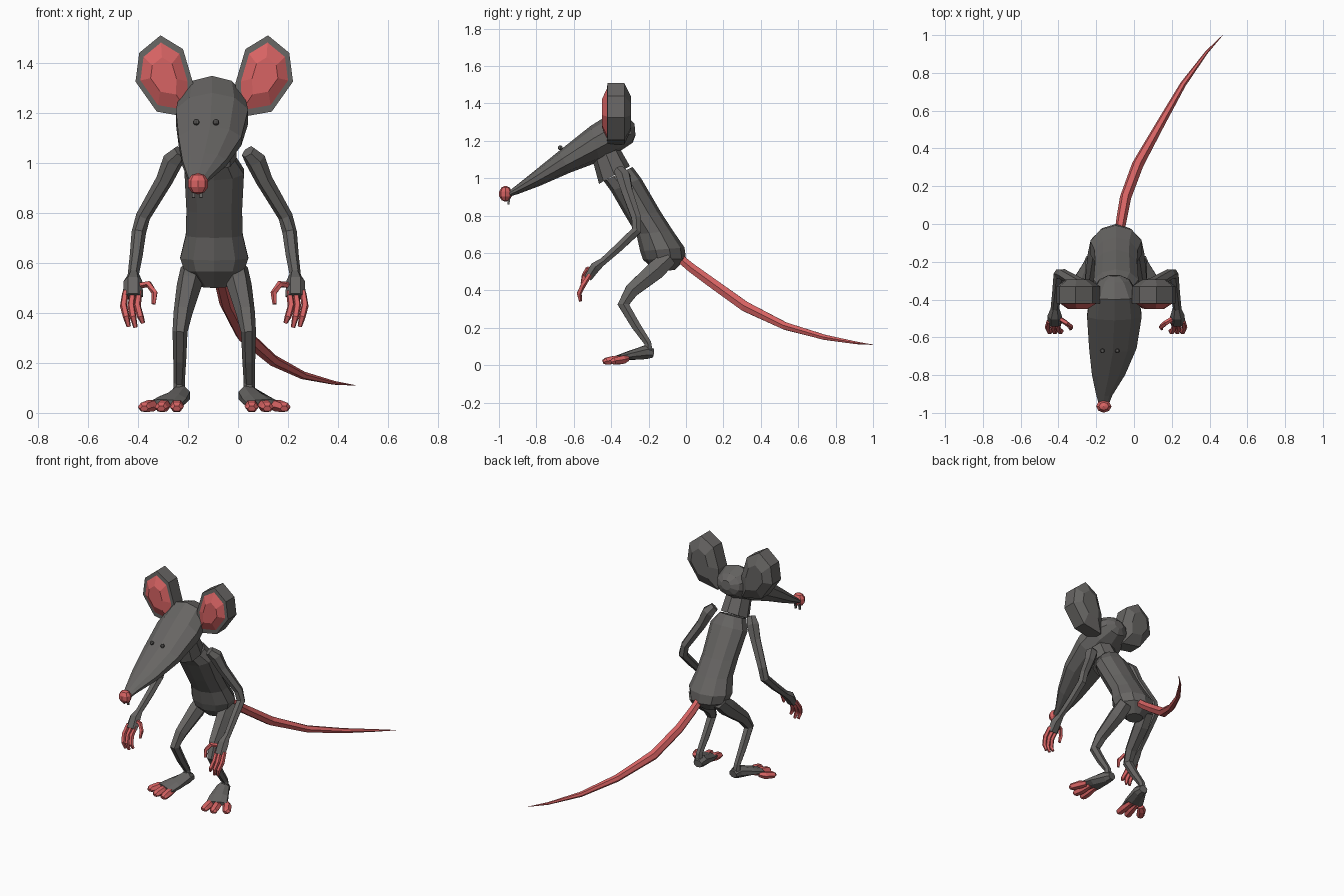
import bpy, bmesh, math
from mathutils import Vector

if "Cube" in bpy.data.objects:
    bpy.data.objects.remove(bpy.data.objects["Cube"])

CX = -0.095  # body mid plane


def material(name, rgb):
    m = bpy.data.materials.new(name)
    m.diffuse_color = (*rgb, 1)
    m.use_nodes = True
    m.node_tree.nodes["Principled BSDF"].inputs["Base Color"].default_value = m.diffuse_color
    return m


GREY = material("grey_fur", (0.135, 0.13, 0.125))
PINK = material("pink_skin", (0.68, 0.125, 0.125))


def finish(name, bm, *mats):
    bmesh.ops.recalc_face_normals(bm, faces=bm.faces)
    me = bpy.data.meshes.new(name)
    bm.to_mesh(me)
    bm.free()
    for m in mats:
        me.materials.append(m)
    ob = bpy.data.objects.new(name, me)
    bpy.context.collection.objects.link(ob)
    return ob


def skin(bm, rings):
    """Bridge rings of equal length and close both ends."""
    loops = [[bm.verts.new(p) for p in r] for r in rings]
    n = len(loops[0])
    for a, b in zip(loops, loops[1:]):
        for i in range(n):
            j = (i + 1) % n
            bm.faces.new((a[i], a[j], b[j], b[i]))
    bm.faces.new(loops[0])
    bm.faces.new(loops[-1])


def profile_loft(name, sections, n=10):
    """Sections: front (y, z), back (y, z), half width, centre x."""
    rings = []
    for (fy, fz), (by, bz), hw, cx in sections:
        c = Vector((cx, (fy + by) / 2, (fz + bz) / 2))
        v = Vector((0, by - fy, bz - fz)) / 2
        rings.append([c + Vector((hw, 0, 0)) * math.sin(a) + v * math.cos(a)
                      for a in (2 * math.pi * i / n for i in range(n))])
    bm = bmesh.new()
    skin(bm, rings)
    return finish(name, bm, GREY)


def tube(name, pts, mat, n=6, side=0, ref=(1, 0, 0)):
    """Points: x, y, z, radius [, radius across ref]. side=+-1 places x off the mid plane."""
    P = [Vector((CX + side * p[0] if side else p[0], p[1], p[2])) for p in pts]
    rings = []
    for i, p in enumerate(pts):
        t = Vector()
        if i:
            t += (P[i] - P[i - 1]).normalized()
        if i < len(P) - 1:
            t += (P[i + 1] - P[i]).normalized()
        u = t.cross(Vector(ref)).normalized()
        w = u.cross(t).normalized()
        rw = p[4] if len(p) > 4 else p[3]
        rings.append([P[i] + u * p[3] * math.cos(a) + w * rw * math.sin(a)
                      for a in (2 * math.pi * (k + 0.5) / n for k in range(n))])
    bm = bmesh.new()
    skin(bm, rings)
    return finish(name, bm, mat)


def ball(name, loc, r, mat, sy=1.0, seg=8, rows=5):
    bm = bmesh.new()
    bmesh.ops.create_uvsphere(bm, u_segments=seg, v_segments=rows, radius=r)
    for v in bm.verts:
        v.co = Vector((v.co.x, v.co.y * sy, v.co.z)) + Vector(loc)
    return finish(name, bm, mat)


# Torso, neck and head
profile_loft("torso", [
    ((-.44, .985), (-.285, 1.06), .085, CX), ((-.40, .93), (-.24, 1.0), .125, CX),
    ((-.325, .80), (-.135, .82), .117, CX), ((-.265, .70), (-.07, .72), .12, CX),
    ((-.245, .61), (-.008, .63), .143, CX), ((-.23, .565), (0, .57), .125, CX),
    ((-.16, .50), (-.06, .51), .055, CX)])
profile_loft("neck", [
    ((-.50, 1.10), (-.36, 1.17), .08, CX), ((-.465, .97), (-.30, 1.065), .09, CX)], 8)
profile_loft("head", [
    ((-.955, .925), (-.95, .90), .028, -.16), ((-.91, .96), (-.90, .915), .045, -.157),
    ((-.81, 1.04), (-.78, .96), .092, -.135), ((-.68, 1.145), (-.62, 1.03), .132, -.112),
    ((-.51, 1.28), (-.46, 1.09), .152, -.104), ((-.40, 1.348), (-.36, 1.14), .135, -.104),
    ((-.31, 1.325), (-.285, 1.19), .085, -.104), ((-.275, 1.29), (-.27, 1.23), .035, -.104)])

# Face details
ball("nose", (-.16, -.965, .917), .043, PINK, .82)
for x in (-.178, -.148):
    tube("tooth", [(x, -.945, .90, .009), (x, -.95, .86, .008)], GREY, 4)
for x in (-.167, -.088):
    ball("eye", (x, -.672, 1.163), .013, GREY)

# Tail
tube("tail", [
    (-.075, -.03, .57, .026), (-.065, .03, .52, .028), (-.045, .14, .44, .03),
    (.02, .315, .315, .031), (.14, .53, .21, .023), (.26, .74, .15, .016),
    (.385, .91, .12, .008), (.47, 1.0, .11, .001)], PINK)

EAR = [(.215, 1.51), (.125, 1.455), (.085, 1.32), (.09, 1.18),
       (.23, 1.205), (.315, 1.325), (.30, 1.44)]


def ear(side):
    cx, cz = .205, 1.35

    def ring(y, s):
        return [Vector((CX + side * (cx + (x - cx) * s), y, cz + (z - cz) * s)) for x, z in EAR]
    bm = bmesh.new()
    skin(bm, [ring(-.45, .45), ring(-.422, .82), ring(-.42, 1), ring(-.33, 1), ring(-.295, .55)])
    # Inner ear is everything in front of the rim
    for f in bm.faces:
        if f.calc_center_median().y < -.4215:
            f.material_index = 1
    ob = finish("ear", bm, GREY, PINK)
    return ob


for s in (-1, 1):
    ear(s)
    # Arm and hand
    tube("arm", [
        (.135, -.36, 1.045, .03), (.165, -.335, 1.01, .042), (.20, -.315, .93, .034),
        (.285, -.265, .785, .029), (.302, -.265, .72, .029), (.312, -.36, .63, .026),
        (.325, -.455, .545, .022)], GREY, side=s)
    tube("hand", [(.322, -.445, .555, .022), (.325, -.485, .525, .032, .038),
                  (.325, -.525, .465, .024, .04)], GREY, side=s)
    for x0, x1, z in ((.30, .295, .36), (.325, .325, .342), (.355, .352, .345)):
        tube("finger", [(x0, -.515, .485, .013), (x0 + .008, -.55, .43, .015),
                        (x1, -.572, .385, .014), (x1 - .01, -.565, z, .009)], PINK, 5, s)
    tube("thumb", [(.30, -.50, .51, .013), (.262, -.525, .515, .014),
                   (.238, -.545, .48, .013), (.242, -.555, .435, .009)], PINK, 5, s, (0, 1, 0))
    # Leg
    tube("leg", [
        (.085, -.09, .575, .05), (.10, -.16, .51, .058, .05), (.125, -.29, .40, .043, .038),
        (.137, -.335, .325, .035, .03), (.138, -.27, .215, .028, .026),
        (.14, -.205, .12, .022), (.14, -.20, .06, .028)], GREY, side=s)
    # Foot and toes
    tube("foot", [(.13, -.175, .065, .025, .03), (.135, -.215, .07, .04, .042),
                  (.165, -.30, .053, .026, .062), (.19, -.365, .04, .014, .07)], GREY, 8, s)
    for x0, x1, y in ((.148, .15, -.445), (.19, .212, -.44), (.225, .28, -.40)):
        xm = (x0 + x1) / 2
        tube("toe", [(x0, -.315, .035, .016, .02), (xm, y + .06, .029, .025, .028),
                     (x1, y + .015, .022, .021, .027), (x1, y, .017, .012, .016)], PINK, 6, s)
